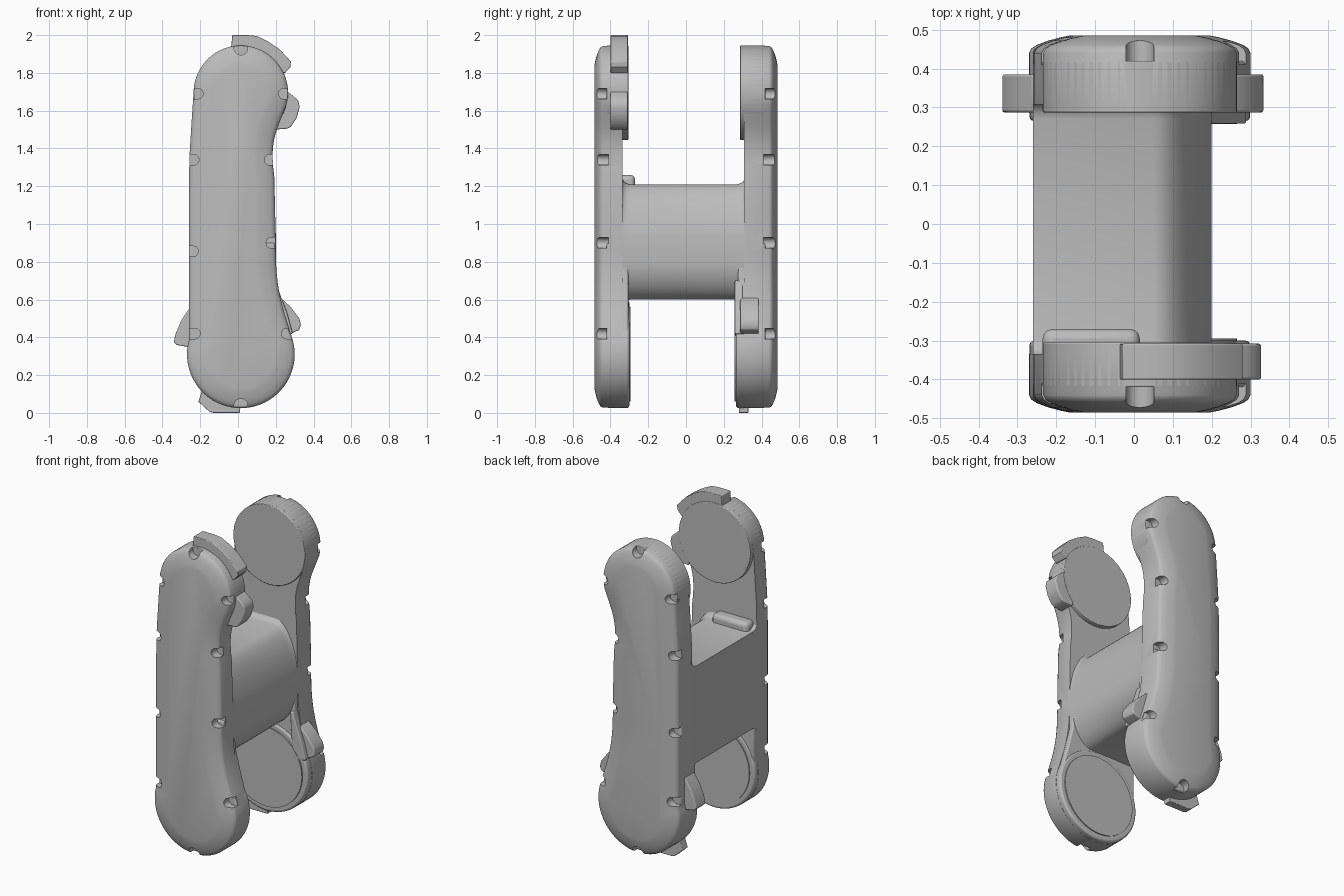
import bpy, bmesh
from math import sin, cos, pi, radians
from mathutils import Vector
from mathutils.geometry import interpolate_bezier

if "Cube" in bpy.data.objects:
    bpy.data.objects.remove(bpy.data.objects["Cube"])

GREY = (0.5, 0.5, 0.5, 1)
mat = bpy.data.materials.new("plain grey")
mat.use_nodes = True
mat.diffuse_color = GREY
mat.node_tree.nodes["Principled BSDF"].inputs["Base Color"].default_value = GREY


def loft(name, rings, bevel=0):
    """Capped skin through rings of (x, y, z) points."""
    bm = bmesh.new()
    loops = [[bm.verts.new(p) for p in r] for r in rings]
    n = len(loops[0])
    for a, b in zip(loops, loops[1:]):
        for i in range(n):
            j = (i + 1) % n
            bm.faces.new((a[i], a[j], b[j], b[i]))
    bm.faces.new(loops[0])
    bm.faces.new(loops[-1])
    bmesh.ops.recalc_face_normals(bm, faces=bm.faces)
    me = bpy.data.meshes.new(name)
    bm.to_mesh(me)
    bm.free()
    me.materials.append(mat)
    ob = bpy.data.objects.new(name, me)
    bpy.context.collection.objects.link(ob)
    if bevel:
        m = ob.modifiers.new("soft edge", "BEVEL")
        m.width, m.segments, m.angle_limit = bevel, 3, radians(40)
    return ob


def prism(name, pts, y0, y1, bevel=0):
    return loft(name, [[(x, y, z) for x, z in pts] for y in (y0, y1)], bevel)


def arc(cx, cz, r, a0, a1, n):
    return [(cx + r * cos(radians(a0 + (a1 - a0) * i / n)),
             cz + r * sin(radians(a0 + (a1 - a0) * i / n))) for i in range(n + 1)]


def curve(a, b, c, d, n=12):
    pts = interpolate_bezier(*(Vector((*p, 0)) for p in (a, b, c, d)), n)
    return [(p.x, p.y) for p in pts][1:-1]


def inset(pts, d):
    """Move a counter-clockwise outline inwards by d."""
    out = []
    for i, p in enumerate(pts):
        t = Vector(pts[(i + 1) % len(pts)]) - Vector(pts[i - 1])
        t.normalize()
        out.append((p[0] - t.y * d, p[1] + t.x * d))
    return out


def smooth(ob, angle=35):
    bpy.ops.object.select_all(action="DESELECT")
    ob.select_set(True)
    bpy.context.view_layer.objects.active = ob
    bpy.ops.object.shade_smooth_by_angle(angle=radians(angle))


CX, TOP, LOW = 0.015, 1.695, 0.31

# Arm outline, counter-clockwise from the upper right
outline = arc(CX, TOP, 0.25, -15, 176, 36)
outline += [(-0.247, 1.52), (-0.257, 1.36), (-0.26, 1.2), (-0.26, 0.8), (-0.26, 0.5)]
outline += arc(CX, LOW, 0.285, 165, 375, 40)
outline += curve((0.29, 0.384), (0.255, 0.51), (0.2, 0.62), (0.2, 0.85))
outline += [(0.2, 0.85), (0.197, 1.05), (0.192, 1.25)]
outline += curve((0.192, 1.25), (0.165, 1.45), (0.205, 1.49), (0.256, 1.63))

# Rim profile of an arm: depth from the middle, inset
RIM = [(0.44, 0), (0.452, 0.006), (0.461, 0.02), (0.472, 0.05), (0.48, 0.08), (0.485, 0.105)]

# Notches around the rim: position on the edge and inward direction
NOTCHES = [(CX, 1.945, 0, -1), (CX, 0.025, 0, 1)]
NOTCHES += [(x, z, 1, 0) for x, z in ((-0.235, 1.69), (-0.257, 1.34), (-0.26, 0.855), (-0.25, 0.42))]
NOTCHES += [(x, z, -1, 0) for x, z in ((0.265, 1.69), (0.19, 1.34), (0.199, 0.9), (0.28, 0.42))]


def arm(name, side, inner):
    rings = [(inner, 0)] + RIM
    ob = loft(name, [[(x, side * y, z) for x, z in inset(outline, d)] for y, d in rings])
    # slots that run in from the outer face
    for x, z, dx, dz in NOTCHES:
        r = 0.028 if dx else 0.036
        pts = [(-0.06, -r), (-0.06, r)]
        pts += [(0.05 - r + r * sin(a), r * cos(a)) for a in (pi * i / 12 for i in range(13))]
        pts = [(x + u * dx - v * dz, z + u * dz + v * dx) for u, v in pts]
        cutter = prism("notch_cutter", pts, side * 0.41, side * 0.52)
        cutter.hide_render = True
        mod = ob.modifiers.new("notch", "BOOLEAN")
        mod.operation, mod.solver, mod.object = "DIFFERENCE", "EXACT", cutter
        bpy.context.view_layer.objects.active = ob
        bpy.ops.object.modifier_apply(modifier=mod.name)
        bpy.data.objects.remove(cutter)
    smooth(ob)


arm("front_arm", -1, 0.335)
arm("rear_arm", 1, 0.308)

# Round pads on the inner sides of the arms
for name, z, r, y0, y1, bev in (
        ("front_upper_pad", TOP, 0.25, -0.42, -0.305, 0.004),
        ("rear_upper_pad", TOP, 0.25, 0.42, 0.287, 0.004),
        ("front_lower_pad", LOW, 0.284, -0.42, -0.3, 0.012),
        ("rear_lower_pad", LOW, 0.284, 0.42, 0.265, 0.012)):
    smooth(prism(name, arc(CX, z, r, 0, 354, 59), y0, y1, bev))

# Raised discs with a small step on the lower pads
for name, y0, y1 in (("front_lower_disc", -0.4, -0.294), ("rear_lower_disc", 0.4, 0.257)):
    smooth(prism(name, arc(CX, LOW, 0.25, 0, 354, 59), y0, y1))

# Lower webs that thicken the arms below the crossbar
web = [(-0.259, 0.35), (0.28, 0.4), (0.235, 0.56), (0.2, 0.7), (0.195, 0.9), (-0.259, 0.9)]
smooth(prism("front_web", web, -0.42, -0.305, 0.01))
smooth(prism("rear_web", web, 0.42, 0.275, 0.01))

# Crossbar, flaring where it meets the arms
bar = [(-0.26, 0.6), (0.06, 0.6)]
bar += curve((0.06, 0.6), (0.13, 0.6), (0.2, 0.7), (0.2, 0.8))
bar += [(0.2, 0.8), (0.2, 0.935)]
bar += curve((0.2, 0.935), (0.19, 1.03), (0.13, 1.21), (0.05, 1.21))
bar += [(0.05, 1.21), (-0.26, 1.21)]


def flare(y, d):
    return [(x, y, z + d * max(-1, min(1, (z - 0.87) / 0.2))) for x, z in bar]


ends = [(0.02, 0), (0.035, 0.004), (0.05, 0.012), (0.06, 0.026), (0.068, 0.05)]
rings = [flare(-0.275 - y, d) for y, d in reversed(ends)] + [flare(0.25 + y, d) for y, d in ends]
smooth(loft("crossbar", rings))

# Ridge lying on the crossbar beside the front arm
ridge = [(-0.235, 1.15), (0.015, 1.15), (0.015, 1.26), (-0.235, 1.26)]
smooth(prism("crossbar_ridge", ridge, -0.36, -0.27, 0.025))

# Stop lugs around the front upper pad
lug = [(-0.04, 1.9), (-0.03, 2.0), (0.05, 2.0), (0.1, 1.995), (0.16, 1.965), (0.22, 1.925),
       (0.28, 1.86), (0.277, 1.83), (0.25, 1.8), (0.1, 1.8)]
smooth(prism("upper_lug", lug, -0.4, -0.308, 0.004))
lug = [(0.2, 1.5), (0.26, 1.505), (0.28, 1.515), (0.31, 1.56), (0.327, 1.62), (0.318, 1.655),
       (0.29, 1.68), (0.25, 1.71), (0.15, 1.65)]
smooth(prism("side_lug", lug, -0.4, -0.308, 0.006))

# Stop lugs around the rear lower pad
lug = [(0.2, 0.62), (0.23, 0.605), (0.28, 0.56), (0.325, 0.5), (0.333, 0.465), (0.325, 0.44),
       (0.27, 0.415), (0.15, 0.4)]
smooth(prism("lower_right_lug", lug, 0.287, 0.385, 0.006))
lip = [(0.18, 0.7), (0.2, 0.7), (0.222, 0.63), (0.26, 0.53), (0.29, 0.42), (0.2, 0.4)]
smooth(prism("lower_right_lip", lip, 0.258, 0.3, 0.006))
lug = [(-0.2, 0.56), (-0.26, 0.55), (-0.3, 0.49), (-0.33, 0.42), (-0.34, 0.375), (-0.325, 0.36),
       (-0.27, 0.35), (-0.15, 0.35)]
smooth(prism("lower_left_lug", lug, 0.287, 0.385, 0.006))
lug = [(-0.19, 0.12), (-0.21, 0.06), (-0.15, 0.005), (-0.13, 0.0), (0.01, 0.0), (0.018, 0.1)]
smooth(prism("bottom_lug", lug, 0.28, 0.33, 0.004))
